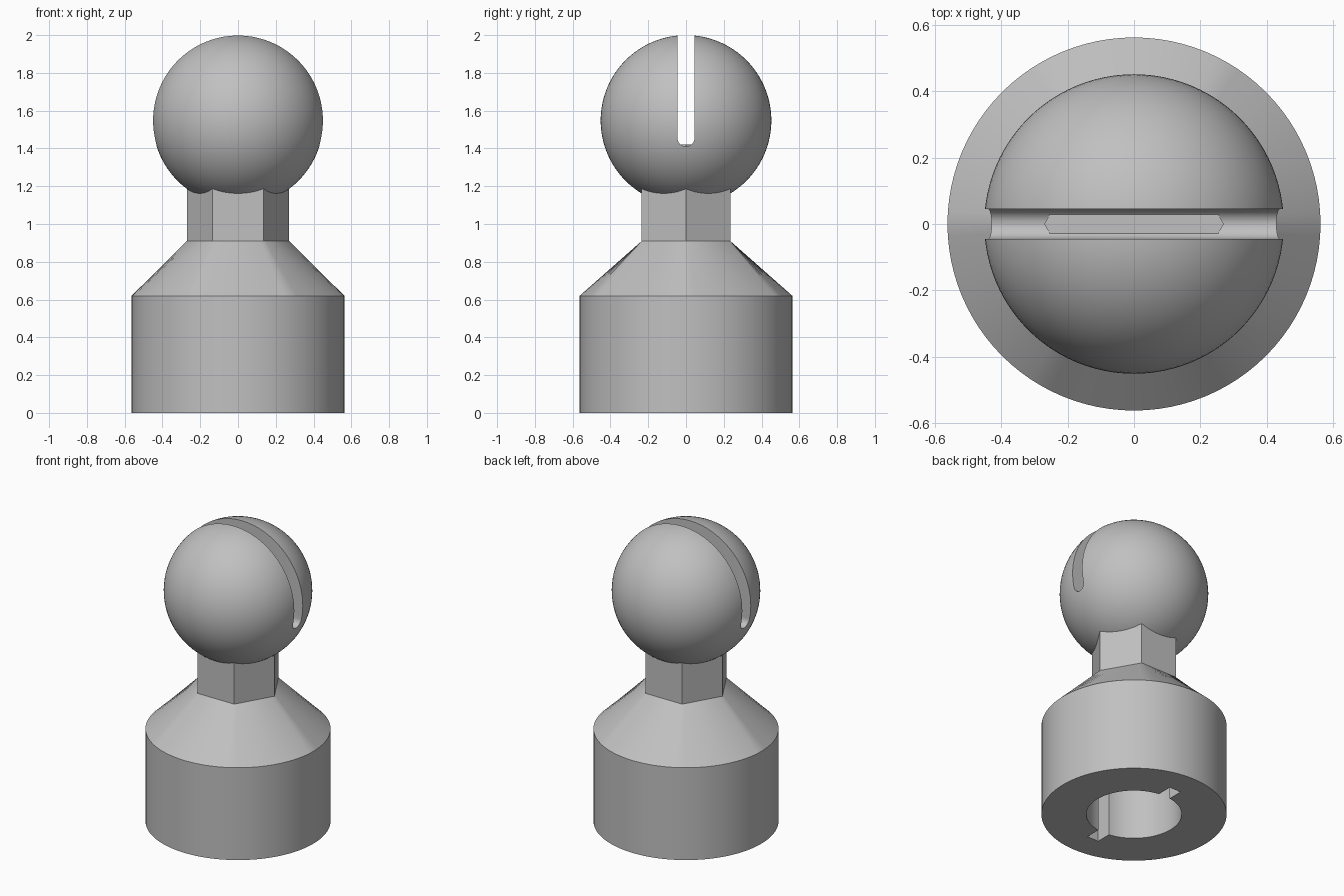
import bpy, bmesh
from math import pi, sin, cos, radians

cube = bpy.data.objects.get("Cube")
if cube:
    bpy.data.objects.remove(cube, do_unlink=True)

grey = bpy.data.materials.new("plain grey")
grey.use_nodes = True
colour = (0.53, 0.53, 0.53, 1)
grey.diffuse_color = colour
grey.node_tree.nodes["Principled BSDF"].inputs["Base Color"].default_value = colour


def loft(name, rings):
    """Closed solid through rings holding equal numbers of points."""
    bm = bmesh.new()
    loops = [[bm.verts.new(p) for p in ring] for ring in rings]
    n = len(loops[0])
    for low, high in zip(loops, loops[1:]):
        for i in range(n):
            j = (i + 1) % n
            bm.faces.new((low[i], low[j], high[j], high[i]))
    bm.faces.new(loops[0][::-1])
    bm.faces.new(loops[-1])
    bmesh.ops.recalc_face_normals(bm, faces=bm.faces)
    mesh = bpy.data.meshes.new(name)
    bm.to_mesh(mesh)
    bm.free()
    mesh.materials.append(grey)
    ob = bpy.data.objects.new(name, mesh)
    bpy.context.collection.objects.link(ob)
    return ob


def activate(ob):
    bpy.ops.object.select_all(action='DESELECT')
    ob.select_set(True)
    bpy.context.view_layer.objects.active = ob


def cut(ob, cutter):
    activate(ob)
    mod = ob.modifiers.new("cut", 'BOOLEAN')
    mod.operation = 'DIFFERENCE'
    mod.solver = 'EXACT'
    mod.object = cutter
    bpy.ops.object.modifier_apply(modifier=mod.name)
    bpy.data.objects.remove(cutter, do_unlink=True)


SEG = 96
angles = [2 * pi * i / SEG for i in range(SEG)]


def circle(r, z):
    return [(r * cos(a), r * sin(a), z) for a in angles]


def hexagon(r, z):
    # Radial distance to a hexagon with corners on the x axis
    pts = []
    for a in angles:
        d = r * cos(pi / 6) / cos(a % (pi / 3) - pi / 6)
        pts.append((d * cos(a), d * sin(a), z))
    return pts


def rectangle(w, d, z):
    return [(sx * w / 2, sy * d / 2, z) for sx, sy in ((-1, -1), (1, -1), (1, 1), (-1, 1))]


# Round base blending into a hexagonal neck
body = loft("base_and_neck", [circle(0.563, 0), circle(0.563, 0.62),
                              hexagon(0.271, 0.91), hexagon(0.271, 1.42)])

# Socket in the underside with two opposite key notches
depth = 0.5
cut(body, loft("socket_cutter", [circle(0.29, -0.1), circle(0.29, depth)]))
cut(body, loft("notch_cutter", [rectangle(0.085, 0.78, -0.1), rectangle(0.085, 0.78, depth)]))

# Ball head
bpy.ops.mesh.primitive_uv_sphere_add(segments=96, ring_count=48, radius=0.452,
                                     location=(0, 0, 1.548))
ball = bpy.context.object
ball.name = "ball_head"
ball.data.materials.append(grey)

# Round-bottomed slot across the ball
half = 0.045
profile = [(half, 2.2), (-half, 2.2)]
profile += [(half * cos(pi + pi * i / 16), 1.455 + half * sin(pi + pi * i / 16)) for i in range(17)]
cut(ball, loft("slot_cutter", [[(x, y, z) for y, z in profile] for x in (-0.7, 0.7)]))

for ob in (body, ball):
    activate(ob)
    bpy.ops.object.shade_smooth_by_angle(angle=radians(25))
